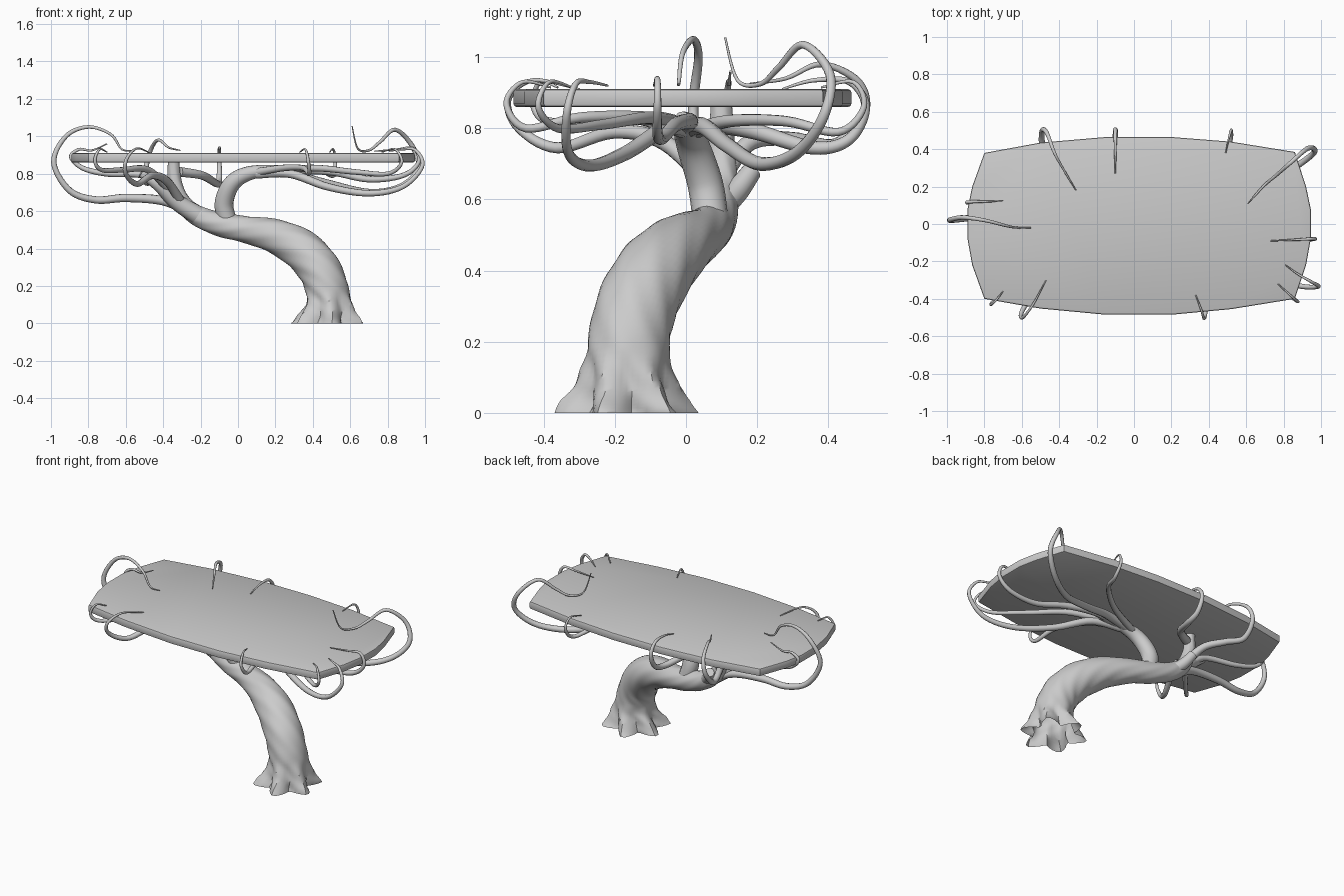
import bpy, bmesh, math
from mathutils import Vector


def spline(pts, steps):
    """Catmull-Rom interpolation of tuples of any length."""
    out, n = [], len(pts)
    for i in range(n - 1):
        p = [pts[max(i - 1, 0)], pts[i], pts[i + 1], pts[min(i + 2, n - 1)]]
        for k in range(steps):
            t = k / steps
            out.append([0.5 * (2 * b + (c - a) * t + (2 * a - 5 * b + 4 * c - d) * t * t
                               + (3 * b - a - 3 * c + d) * t ** 3) for a, b, c, d in zip(*p)])
    out.append(list(pts[-1]))
    return out


def finish(name, bm, angle=40):
    bmesh.ops.recalc_face_normals(bm, faces=bm.faces)
    me = bpy.data.meshes.new(name)
    bm.to_mesh(me)
    bm.free()
    ob = bpy.data.objects.new(name, me)
    bpy.context.collection.objects.link(ob)
    bpy.ops.object.select_all(action='DESELECT')
    ob.select_set(True)
    bpy.context.view_layer.objects.active = ob
    bpy.ops.object.shade_smooth_by_angle(angle=math.radians(angle))
    return ob


def sweep(name, pts, sides=10, steps=7, lobe=None, grounded=False):
    """Tube through (x, y, z, radius) points; lobe(z, t, angle) shapes the section."""
    path = spline(pts, steps)
    pos = [Vector(p[:3]) for p in path]
    n = len(pos)
    tan = [(pos[min(i + 1, n - 1)] - pos[max(i - 1, 0)]).normalized() for i in range(n)]
    if grounded:  # sections start level and tilt gradually with height
        tan = [Vector((0, 0, 1)).lerp(t, min(1, p.z / 0.28)).normalized() for t, p in zip(tan, pos)]
    side = tan[0].orthogonal().normalized()
    bm, rings = bmesh.new(), []
    for i in range(n):
        if i:
            side = tan[i - 1].rotation_difference(tan[i]) @ side
        up = tan[i].cross(side)
        ring = []
        for s in range(sides):
            a = math.tau * s / sides
            r = path[i][3] * (lobe(pos[i].z, i / (n - 1), a) if lobe else 1)
            ring.append(bm.verts.new(pos[i] + (side * math.cos(a) + up * math.sin(a)) * r))
        rings.append(ring)
    for a, b in zip(rings, rings[1:]):
        for s in range(sides):
            bm.faces.new((a[s], a[(s + 1) % sides], b[(s + 1) % sides], b[s]))
    if not grounded:
        bm.faces.new(rings[0])
    bm.faces.new(rings[-1])
    return finish(name, bm)


def vine(name, pts, r0=0.027, r1=0.003):
    n = len(pts) - 1
    sweep(name, [(*p, r0 + (r1 - r0) * (i / n) ** 0.9) for i, p in enumerate(pts)])


# Table top: bowed rectangle slab with rounded rim
outline = [(-.8, .38), (-.5, .435), (-.15, .465), (.2, .465), (.52, .44), (.86, .385),
           (.92, .2), (.945, .08), (.945, -.08), (.92, -.22), (.86, -.4), (.52, -.455),
           (.2, -.485), (-.15, -.485), (-.5, -.452), (-.8, -.4), (-.865, -.22),
           (-.89, -.08), (-.89, .08), (-.865, .2)]
bm = bmesh.new()
face = bm.faces.new([bm.verts.new((x, y, 0.86)) for x, y in outline])
ext = bmesh.ops.extrude_face_region(bm, geom=[face])
bmesh.ops.translate(bm, vec=(0, 0, 0.05), verts=[v for v in ext['geom'] if isinstance(v, bmesh.types.BMVert)])
rim = [e for e in bm.edges if abs(e.verts[0].co.z - e.verts[1].co.z) < 1e-4]
bmesh.ops.bevel(bm, geom=rim, offset=0.009, segments=2, profile=0.5, affect='EDGES')
finish("table_top", bm, 30)


# Trunk: leaning twisted bole with star-shaped root flare
def bark(z, t, a):
    flare = 0.3 * max(0, 1 - z / 0.17)
    star = 1 - 2 * abs(((6 * (a + 0.6) + 9 * z) / math.tau) % 1 * 2 - 1)
    return 1 + flare * star + 0.018 * math.cos(7 * (a + 9 * t))


sweep("trunk", [(.475, -.17, 0, .165), (.485, -.167, .06, .138), (.485, -.165, .13, .119),
                (.465, -.158, .22, .114), (.42, -.135, .31, .113), (.33, -.085, .4, .108),
                (.2, -.02, .465, .092), (.05, .04, .5, .072), (-.08, .07, .525, .065),
                (-.2, .09, .567, .056), (-.29, .1, .635, .046), (-.335, .1, .74, .038),
                (-.345, .1, .865, .03)],
      sides=48, steps=6, lobe=bark, grounded=True)

# Main limbs
sweep("right_limb", [(-.05, .07, .53, .05), (-.075, .055, .64, .05), (-.03, .02, .75, .046),
                     (.07, 0, .805, .037), (.25, -.01, .825, .022)], sides=16)
sweep("left_limb", [(-.22, .08, .58, .05), (-.33, .06, .65, .043), (-.42, .03, .735, .034),
                    (-.52, .01, .8, .018)], sides=16)
sweep("back_stub", [(-.2, .09, .57, .036), (-.26, .14, .62, .034), (-.3, .185, .68, .028)], sides=14)

# Vines curling over the right end
vine("vine_right_back", [(.05, .01, .8), (.25, .05, .805), (.47, .12, .75), (.7, .21, .7), (.87, .31, .73),
                         (.965, .385, .83), (.93, .405, .95), (.84, .33, 1.035), (.76, .26, .97),
                         (.7, .21, .925), (.64, .145, .935), (.61, .11, 1.055)])
vine("vine_right", [(.1, 0, .81), (.3, .01, .82), (.5, -.03, .81), (.7, -.07, .77), (.88, -.08, .79),
                    (.965, -.08, .86), (.94, -.08, .935), (.85, -.085, .93), (.73, -.09, .92)])
vine("vine_right_front", [(.1, -.01, .8), (.28, -.06, .8), (.48, -.17, .73), (.7, -.27, .695), (.88, -.33, .73),
                          (.985, -.335, .84), (.95, -.31, .925), (.88, -.27, .93), (.81, -.22, .92)])
vine("vine_right_corner", [(.12, -.01, .81), (.4, -.1, .83), (.62, -.24, .81), (.8, -.36, .8),
                           (.875, -.415, .86), (.84, -.385, .93), (.77, -.32, .915)], .022)

# Vines over the long edges
vine("vine_back_right", [(.02, .02, .79), (.25, .12, .82), (.43, .28, .82), (.51, .43, .79),
                         (.52, .5, .86), (.51, .47, .93), (.49, .38, .915)], .022)
vine("vine_front_right", [(.08, 0, .805), (.24, -.12, .83), (.35, -.3, .83), (.38, -.45, .8),
                          (.375, -.505, .87), (.36, -.46, .93), (.33, -.38, .915)], .022)
vine("vine_back_middle", [(-.31, .11, .81), (-.19, .2, .79), (-.11, .36, .745), (-.1, .46, .77),
                          (-.1, .505, .86), (-.1, .46, .93), (-.1, .36, .935), (-.1, .27, .91)])
vine("vine_back_left", [(-.31, .1, .66), (-.38, .18, .76), (-.45, .3, .77), (-.49, .42, .755), (-.49, .5, .84),
                        (-.465, .485, .93), (-.425, .38, .98), (-.37, .28, .94), (-.31, .18, .925)])

# Vines over the left end
vine("vine_front_left", [(-.3, .07, .64), (-.38, -.06, .76), (-.46, -.2, .79), (-.54, -.36, .745), (-.6, -.47, .8),
                         (-.595, -.5, .88), (-.54, -.43, .935), (-.47, -.3, .91)])
vine("vine_left_corner", [(-.36, .05, .7), (-.48, -.1, .82), (-.62, -.27, .82), (-.73, -.39, .82),
                          (-.765, -.43, .87), (-.74, -.41, .93), (-.7, -.36, .915)], .022)
vine("vine_left_short", [(-.38, .04, .7), (-.5, .05, .79), (-.7, .09, .8), (-.83, .11, .83), (-.893, .115, .89),
                         (-.85, .12, .93), (-.78, .12, .925), (-.7, .125, .96)], .022)
vine("vine_left_loop", [(-.24, .09, .59), (-.4, .07, .655), (-.6, .06, .67), (-.76, .05, .66), (-.9, .03, .71),
                        (-.985, .02, .86), (-.92, .035, 1.0), (-.8, .02, 1.05), (-.68, -.01, 1.01),
                        (-.62, -.02, .93), (-.55, -.02, .925)], .028)
